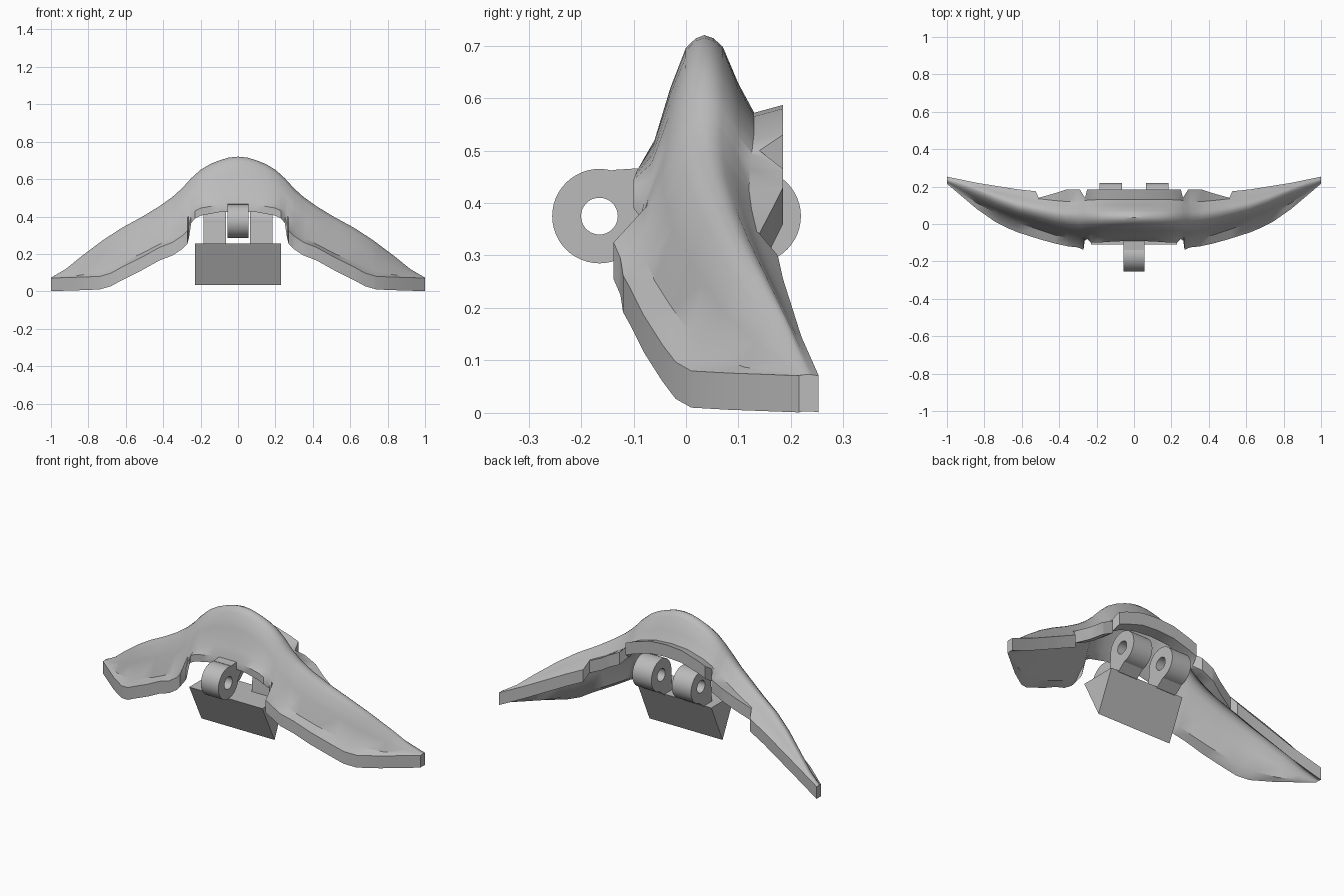
import bpy, bmesh, math
from mathutils import Vector

old = bpy.data.objects.get("Cube")
if old:
    bpy.data.objects.remove(old, do_unlink=True)

grey = bpy.data.materials.new("plain_grey")
grey.use_nodes = True
colour = (0.5, 0.5, 0.5, 1)
grey.diffuse_color = colour
grey.node_tree.nodes["Principled BSDF"].inputs["Base Color"].default_value = colour


def finish(name, bm, angle=38):
    """Turn a bmesh into a named, smooth-shaded object with sharp edges kept."""
    bmesh.ops.recalc_face_normals(bm, faces=bm.faces)
    mesh = bpy.data.meshes.new(name)
    bm.to_mesh(mesh)
    bm.free()
    mesh.materials.append(grey)
    obj = bpy.data.objects.new(name, mesh)
    bpy.context.collection.objects.link(obj)
    bpy.ops.object.select_all(action="DESELECT")
    obj.select_set(True)
    bpy.context.view_layer.objects.active = obj
    bpy.ops.object.shade_smooth_by_angle(angle=math.radians(angle))
    return obj


def loft(bm, rings, closed=False):
    """Skin a list of equal point rings; cap the ends unless closed."""
    rows = [[bm.verts.new(p) for p in ring] for ring in rings]
    count = len(rows[0])
    pairs = list(zip(rows, rows[1:]))
    if closed:
        pairs.append((rows[-1], rows[0]))
    for a, b in pairs:
        for i in range(count):
            j = (i + 1) % count
            bm.faces.new((a[i], a[j], b[j], b[i]))
    if not closed:
        bm.faces.new(rows[0])
        bm.faces.new(rows[-1])


def prism(name, outline, x0, x1):
    """Extrude a (y, z) outline along x."""
    bm = bmesh.new()
    loft(bm, [[(x, y, z) for y, z in outline] for x in (x0, x1)])
    return finish(name, bm)


def knuckle(name, y, z, x0, x1, outer=0.09, inner=0.035, sides=48):
    """Hinge barrel with a pin hole, lying along x."""
    bm = bmesh.new()
    turns = [math.tau * i / sides for i in range(sides)]
    loft(bm, [[(x, y + r * math.cos(t), z + r * math.sin(t)) for t in turns]
              for x, r in ((x0, outer), (x1, outer), (x1, inner), (x0, inner))],
         closed=True)
    return finish(name, bm)


# Guide lines along half of the arch, as x, y, z keys
front_rim = [(0, -.09, .467), (.1, -.093, .463), (.2, -.1, .445), (.23, -.1, .43),
             (.25, -.08, .405), (.264, -.09, .35), (.27, -.138, .325),
             (.3, -.125, .295), (.35, -.12, .262), (.42, -.105, .235),
             (.51, -.08, .185), (.62, -.045, .13), (.68, -.02, .097),
             (.74, .01, .08), (.84, .08, .076), (1, .215, .071)]
shoulder = [(0, -.06, .52), (.1, -.062, .51), (.2, -.066, .475), (.25, -.068, .43),
            (.3, -.085, .34), (.35, -.076, .29), (.42, -.06, .252), (.51, -.03, .205),
            (.62, .005, .155), (.72, .045, .112), (.84, .112, .087), (1, .222, .0725)]
ridge = [(0, .035, .72), (.05, .035, .715), (.1, .035, .7), (.15, .035, .68),
         (.2, .035, .65), (.25, .035, .605), (.3, .035, .55), (.35, .04, .505),
         (.42, .05, .455), (.51, .07, .4), (.62, .095, .34), (.72, .13, .275),
         (.84, .18, .185), (.92, .21, .12), (1, .235, .073)]
valley = [(0, .13, .572), (.1, .13, .565), (.2, .13, .537), (.25, .127, .51),
          (.3, .122, .465), (.36, .12, .425), (.42, .125, .388), (.51, .135, .345),
          (.62, .16, .275), (.84, .21, .155), (1, .245, .072)]
back_edge = [(0, .185, .587), (.1, .185, .58), (.2, .185, .55), (.25, .185, .53),
             (.262, .14, .5), (.29, .185, .465), (.36, .185, .43), (.42, .165, .39),
             (.51, .14, .342), (.525, .175, .3), (.62, .185, .255), (.84, .22, .145),
             (1, .253, .071)]
guides = (front_rim, shoulder, ridge, valley, back_edge)
# Rounded slopes as fractions from shoulder to ridge and from ridge to valley
front_slope = ((0, 0), (.32, .5), (.63, .88), (.83, .97))
back_slope = ((0, 0), (.18, .04), (.37, .15), (.68, .62), (1, 1))


def sample(line, x):
    """Point (y, z) on a guide line at x."""
    for (xa, ya, za), (xb, yb, zb) in zip(line, line[1:]):
        if x <= xb:
            return Vector((ya, za)).lerp(Vector((yb, zb)), (x - xa) / (xb - xa))


def arch_section(x):
    rim, low, crest, dip, back = (sample(line, abs(x)) for line in guides)
    top = [tuple(rim)]
    for a, b, slope in ((low, crest, front_slope), (crest, dip, back_slope)):
        top += [(a.x + (b.x - a.x) * u, a.y + (b.y - a.y) * v) for u, v in slope]
    top.append(tuple(back))
    # Thinner lip over the front opening
    lip = .04 if abs(x) < .26 else .07
    last = len(top) - 1
    under = [(y, z - lip - (.07 - lip) * i / last) for i, (y, z) in enumerate(top)]
    return [(x, y, max(z, 0)) for y, z in top + under[::-1]]


# Arched shell with two spreading wings
half = sorted({key[0] for line in guides for key in line})
shell = bmesh.new()
loft(shell, [arch_section(x) for x in [-x for x in half[:0:-1]] + half])
finish("arched_shell", shell)

# Wedge block hanging under the arch
prism("wedge_block", [(-.11, .255), (.1, .255), (0, .035)], -.23, .23)

# Front hinge knuckle, hung from the shell
knuckle("front_knuckle", -.165, .375, -.055, .055)
prism("front_knuckle_arm", [(-.14, .42), (-.12, .4), (-.11, .34), (-.06, .38),
                            (-.03, .47), (-.14, .463)], -.055, .055)

# Pair of rear hinge knuckles, standing on the wedge block
for label, side in (("left", 1), ("right", -1)):
    ends = sorted((side * .065, side * .185))
    knuckle(label + "_rear_knuckle", .129, .375, *ends)
    prism(label + "_rear_knuckle_post",
          [(.03, .25), (.1, .25), (.15, .29), (.088, .325), (.083, .375), (.04, .375)],
          *ends)
